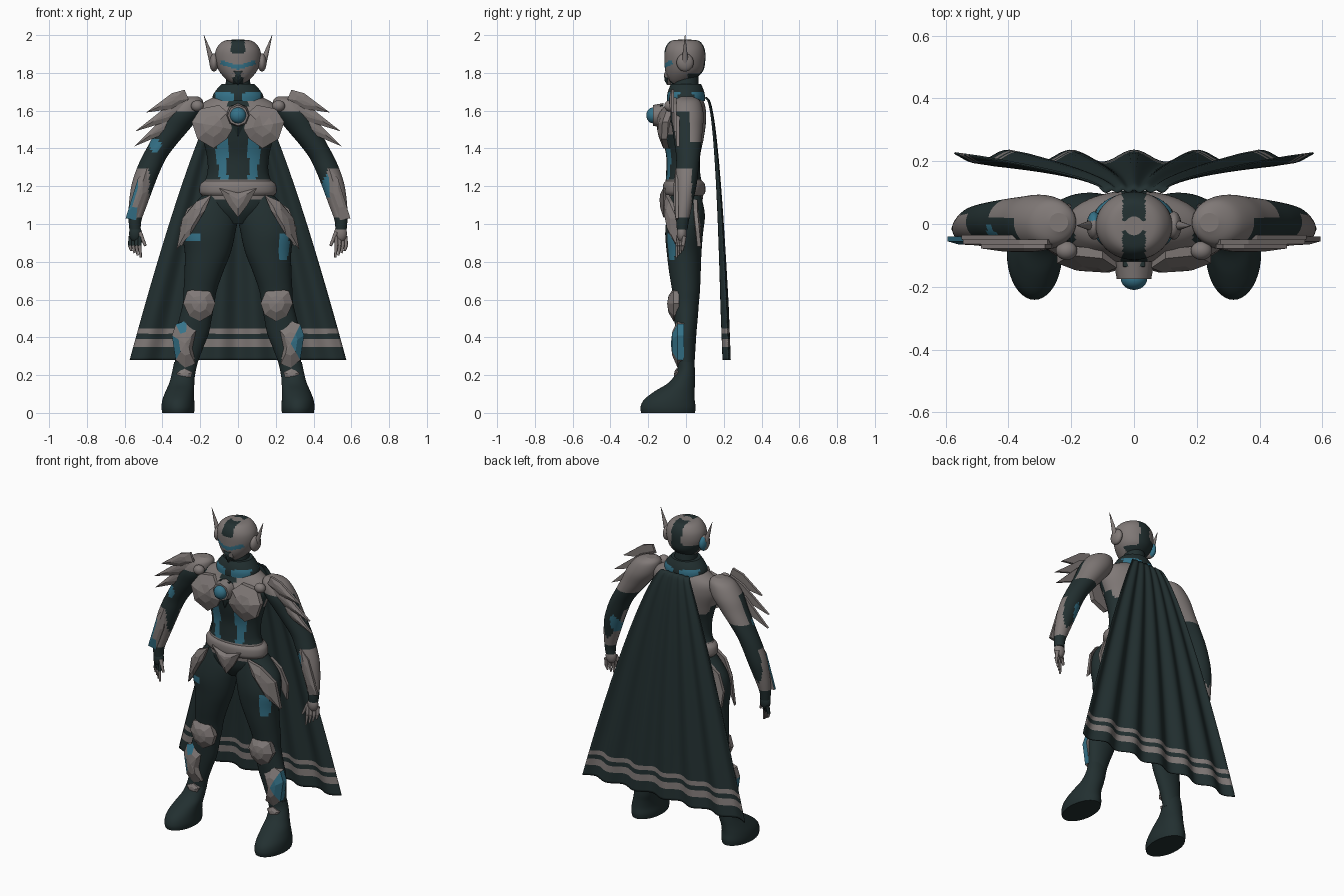
import bpy, bmesh, math
from mathutils import Vector

if "Cube" in bpy.data.objects:
    bpy.data.objects.remove(bpy.data.objects["Cube"])

DARK, GREY, TEAL = 0, 1, 2
MATS = []
for label, col in (("dark green", (0.016, 0.029, 0.030)),
                   ("warm grey", (0.215, 0.19, 0.183)),
                   ("teal blue", (0.035, 0.17, 0.25))):
    m = bpy.data.materials.new(label)
    m.use_nodes = True
    m.diffuse_color = (*col, 1)
    m.node_tree.nodes["Principled BSDF"].inputs["Base Color"].default_value = (*col, 1)
    MATS.append(m)


def finish(name, bm, rule, smooth, closed=True):
    """Turn a bmesh into an object; rule is a colour or a function of the face centre."""
    if closed:
        bmesh.ops.recalc_face_normals(bm, faces=bm.faces)
    for f in bm.faces:
        f.smooth = smooth and len(f.verts) < 5
        f.material_index = rule(f.calc_center_median()) if callable(rule) else rule
    me = bpy.data.meshes.new(name)
    bm.to_mesh(me)
    bm.free()
    for m in MATS:
        me.materials.append(m)
    ob = bpy.data.objects.new(name, me)
    bpy.context.collection.objects.link(ob)
    return ob


def loft(name, sections, rule, s=1, n=40, steps=5):
    """Smooth skin over level ellipses (x, y, z, rx, ry)."""
    pts = [sections[0]] + sections + [sections[-1]]
    rings = []
    for a, b, c, d in zip(pts, pts[1:], pts[2:], pts[3:]):
        for k in range(steps):
            t = k / steps
            rings.append([q + 0.5 * t * (r - p + t * (2 * p - 5 * q + 4 * r - w + t * (3 * (q - r) + w - p)))
                          for p, q, r, w in zip(a, b, c, d)])
    rings.append(sections[-1])
    bm = bmesh.new()
    loops = []
    for x, y, z, rx, ry in rings:
        loops.append([bm.verts.new((s * (x + rx * math.cos(i * math.tau / n)), y + ry * math.sin(i * math.tau / n), z))
                      for i in range(n)])
    for a, b in zip(loops, loops[1:]):
        for i in range(n):
            j = (i + 1) % n
            bm.faces.new((a[i], a[j], b[j], b[i]))
    bm.faces.new(loops[0])
    bm.faces.new(loops[-1])
    return finish(name, bm, rule, True)


def plate(name, outline, rule=GREY, s=1, y=0.0, bulge=0.02, thick=0.015):
    """Faceted armour plate from an (x, z) or (x, z, y) outline with an inset raised face."""
    pts = [Vector((s * p[0], p[2] if len(p) > 2 else y, p[1])) for p in outline]
    mid = sum(pts, Vector()) / len(pts)
    bm = bmesh.new()
    back = [bm.verts.new(p + Vector((0, thick, 0))) for p in pts]
    rim = [bm.verts.new(p) for p in pts]
    inner = [bm.verts.new(p.lerp(mid, 0.5) - Vector((0, bulge * 0.8, 0))) for p in pts]
    top = bm.verts.new(mid - Vector((0, bulge, 0)))
    for i in range(len(pts)):
        j = (i + 1) % len(pts)
        bm.faces.new((back[i], back[j], rim[j], rim[i]))
        bm.faces.new((rim[i], rim[j], inner[j], inner[i]))
        bm.faces.new((inner[i], inner[j], top))
    bm.faces.new(back)
    return finish(name, bm, rule, False)


def rod(name, a, b, r1, r2, rule, n=12):
    """Tapered rod between two points."""
    a, b = Vector(a), Vector(b)
    bm = bmesh.new()
    bmesh.ops.create_cone(bm, cap_ends=True, segments=n, radius1=r1, radius2=r2, depth=(b - a).length)
    bm.transform(Vector((0, 0, 1)).rotation_difference(b - a).to_matrix().to_4x4())
    bmesh.ops.translate(bm, verts=bm.verts, vec=(a + b) / 2)
    return finish(name, bm, rule, True)


def ball(name, centre, size, rule):
    bm = bmesh.new()
    bmesh.ops.create_uvsphere(bm, u_segments=24, v_segments=16, radius=1)
    bmesh.ops.scale(bm, verts=bm.verts, vec=size)
    bmesh.ops.translate(bm, verts=bm.verts, vec=centre)
    return finish(name, bm, rule, True)


def blob(c, x, z, rx, rz):
    return ((c.x - x) / rx) ** 2 + ((c.z - z) / rz) ** 2 < 1


# Colour rules
def head_rule(c):
    ax = abs(c.x)
    if c.y < -0.02:
        if ax < 0.092 and abs(c.z - 1.828 - 0.3 * ax) < 0.012:
            return TEAL
        if ax < 0.028 and c.z < 1.80 or abs(c.x) < 0.036 and c.z > 1.905:
            return DARK
    if c.y > 0.01 and (ax < 0.036 or c.z < 1.85 and c.x < 0 or c.z < 1.8):
        return DARK
    return GREY


def torso_rule(c):
    ax = abs(c.x)
    if c.z < 1.13:
        return DARK
    if c.z < 1.235:
        return GREY
    if c.z < 1.47:
        if c.y < 0 and 0.055 < ax < 0.115 - 0.15 * max(0, 1.36 - c.z):
            return TEAL
        return GREY if c.y > 0.02 and c.z > 1.42 else DARK
    if c.y < -0.03 and (ax < 0.05 or ax > 0.19):
        return DARK
    return DARK if c.y > 0 and ax < 0.035 else GREY


def arm_rule(c):
    ax = abs(c.x)
    if blob(c, -0.44, 1.42, 0.03, 0.04) and c.y < 0 or blob(c, 0.47, 1.2, 0.025, 0.06):
        return TEAL
    if c.z > 1.6 or c.z > 1.44 and c.y > 0.025:
        return GREY
    if 1.04 < c.z < 1.29:
        return DARK if c.y > 0.03 or c.y < 0 and ax < 0.47 else GREY
    return DARK


def leg_rule(c):
    front = blob(c, -0.235, 0.93, 0.045, 0.03) or blob(c, 0.24, 0.88, 0.032, 0.08)
    return TEAL if front and c.y < 0 else DARK


def shin_rule(c):
    return TEAL if blob(c, -0.29, 0.45, 0.04, 0.03) or blob(c, -0.33, 0.33, 0.025, 0.05) \
        or blob(c, 0.325, 0.36, 0.03, 0.1) else GREY


# Torso, neck, collar and belt
loft("torso", [(0, -.01, 1.0, .06, .05), (0, -.01, 1.08, .17, .09), (0, -.01, 1.18, .19, .1),
               (0, -.015, 1.27, .162, .09), (0, -.015, 1.36, .165, .09), (0, -.015, 1.46, .19, .11),
               (0, -.015, 1.56, .225, .122), (0, 0, 1.63, .2, .1), (0, 0, 1.69, .09, .075)],
     torso_rule, n=64, steps=8)
loft("neck", [(0, 0, 1.66, .075, .07), (0, 0, 1.79, .06, .065)], DARK)
loft("collar", [(0, 0, 1.65, .135, .1), (0, 0, 1.68, .133, .1), (0, 0, 1.71, .115, .093), (0, 0, 1.74, .088, .08)],
     lambda c: TEAL if c.z < 1.695 and .03 < abs(c.x) < .12 else DARK)
loft("belt", [(0, -.01, 1.15, .19, .1), (0, -.01, 1.17, .205, .112), (0, -.01, 1.21, .2, .11),
              (0, -.01, 1.23, .175, .095)], GREY)
plate("belt_buckle", [(0, 1.035), (.05, 1.1), (.1, 1.19), (0, 1.165), (-.1, 1.19), (-.05, 1.1)], y=-.12)

# Chest gem
rod("gem_mount", (0, -.12, 1.575), (0, -.175, 1.575), .065, .055, GREY, 8)
ball("chest_gem", (0, -.175, 1.575), (.042, .035, .042), TEAL)
plate("sternum_plate", [(0, 1.46), (.035, 1.53), (.035, 1.63), (-.035, 1.63), (-.035, 1.53)], DARK, y=-.135)

# Head
loft("helmet", [(0, -.04, 1.735, .02, .03), (0, -.025, 1.765, .062, .07), (0, -.01, 1.81, .1, .1),
                (0, -.006, 1.865, .12, .108), (0, -.006, 1.915, .119, .107), (0, -.006, 1.95, .1, .094),
                (0, -.006, 1.97, .072, .072), (0, -.006, 1.976, .03, .03)], head_rule, n=72, steps=8)
plate("chin_guard", [(0, 1.735, -.1), (.035, 1.775, -.095), (.025, 1.81, -.108), (-.025, 1.81, -.108),
                     (-.035, 1.775, -.095)], lambda c: DARK if abs(c.x) < .016 else GREY, bulge=.015, thick=.02)

for s, side in ((1, "left_"), (-1, "right_")):
    # Ear guards and horns
    ball(side + "ear_guard", (s * .127, -.005, 1.855), (.024, .045, .048),
         lambda c: TEAL if c.x < 0 and c.y > .01 else GREY)
    rod(side + "horn", (s * .132, -.005, 1.85), (s * .181, -.005, 2.0), .019, .001, GREY)

    # Arms and shoulders
    loft(side + "arm", [(.24, .005, 1.675, .03, .03), (.26, .005, 1.65, .075, .07), (.295, .005, 1.58, .098, .088),
                        (.345, .008, 1.5, .086, .08), (.4, .01, 1.42, .073, .07), (.445, .01, 1.35, .066, .062),
                        (.477, .005, 1.28, .064, .06), (.505, 0, 1.2, .06, .055), (.53, -.01, 1.1, .048, .043),
                        (.545, -.018, 1.02, .034, .034), (.545, -.02, .97, .03, .028)], arm_rule, s)
    ball(side + "shoulder_stud", (s * .215, -.085, 1.625), (.034, .03, .03), GREY)
    for i, (root, tip) in enumerate((((.27, 1.68), (.487, 1.59)), ((.26, 1.64), (.545, 1.49)),
                                     ((.29, 1.585), (.55, 1.41)))):
        a, b = Vector(root), Vector(tip)
        d = b - a
        up = Vector((-d.y, d.x)).normalized() * .042
        side_y = -.05 - .014 * (2 - i)
        blade = [a - up * .5, a + up * .8, a + d * .3 + up, b, a + d * .45 - up * .8]
        plate(f"{side}shoulder_blade_{i + 1}", [tuple(p) for p in blade], s=s, y=side_y, bulge=.012)
    plate(side + "forearm_plate", [(.48, 1.3), (.53, 1.24), (.595, 1.03), (.54, 1.02), (.485, 1.17)],
          lambda c: TEAL if blob(c, -.565, 1.11, .025, .07) else GREY, s, y=-.055, bulge=.012)

    # Hands
    skin = GREY if s > 0 else DARK
    ball(side + "palm", (s * .543, -.022, .95), (.034, .026, .045), skin)
    for i in range(4):
        x, y = .518 + .017 * i, -.038 + .01 * i
        knuckle = (s * (x + .003), y - .008, .885)
        rod(f"{side}finger_{i + 1}", (s * x, y, .935), knuckle, .011, .01, skin, 8)
        rod(f"{side}fingertip_{i + 1}", knuckle, (s * (x - .004), y - .012, .822 + .012 * i), .01, .006, GREY, 8)
    rod(side + "thumb", (s * .52, -.035, .955), (s * .49, -.05, .885), .012, .007, GREY, 8)

    # Chest and hip armour
    plate(side + "chest_plate", [(.03, 1.5), (.055, 1.59), (.1, 1.63, -.11), (.2, 1.61, -.1), (.245, 1.54, -.125),
                                 (.215, 1.45, -.13), (.13, 1.40, -.12), (.06, 1.45, -.13)],
          s=s, y=-.14, bulge=.028, thick=.03)
    plate(side + "hip_plate", [(.14, 1.155, -.11), (.22, 1.12, -.09), (.295, 1.03, -.05), (.325, .865, -.04),
                               (.255, .94, -.085), (.175, 1.07, -.11)], s=s, bulge=.025, thick=.02)
    plate(side + "rear_hip_plate", [(.2, 1.13, .04), (.27, 1.08, .04), (.31, .98, .05), (.3, .88, .06),
                                    (.24, .97, .06)], s=s, bulge=.005, thick=.02)

    # Legs and boots
    loft(side + "leg", [(.12, 0, 1.15, .07, .08), (.14, 0, 1.05, .137, .1), (.155, -.01, .95, .14, .1),
                        (.16, -.01, .85, .122, .092), (.18, -.006, .75, .103, .084), (.2, 0, .65, .088, .074),
                        (.208, 0, .58, .084, .068), (.225, 0, .5, .086, .062), (.243, 0, .42, .088, .055),
                        (.26, 0, .34, .074, .05), (.275, 0, .26, .06, .045), (.285, 0, .19, .056, .042)], leg_rule, s)
    loft(side + "boot", [(.317, -.095, 0, .084, .142), (.317, -.095, .03, .088, .146), (.316, -.088, .07, .084, .134),
                         (.308, -.06, .115, .075, .105), (.297, -.022, .16, .066, .07), (.288, 0, .22, .06, .048),
                         (.282, 0, .27, .056, .043)], DARK, s)
    plate(side + "knee_plate", [(.12, .58), (.145, .64), (.2, .66), (.27, .645), (.29, .58), (.26, .515), (.2, .485),
                                (.14, .52)], s=s, y=-.066, bulge=.034, thick=.03)
    plate(side + "shin_plate", [(.21, .45), (.27, .49), (.33, .47), (.35, .41), (.33, .28), (.28, .24), (.225, .26),
                                (.24, .34)], shin_rule, s, y=-.045, bulge=.035, thick=.035)
    plate(side + "ankle_plate", [(.24, .215), (.28, .235), (.325, .215), (.31, .165), (.26, .165)],
          s=s, y=-.052, bulge=.012, thick=.03)

# Pleated cape with two hem stripes
bm = bmesh.new()
ROWS, COLS = 100, 72
grid = []
for r in range(ROWS + 1):
    t = r / ROWS
    width = .1 + .472 * t ** .8
    row = []
    for c in range(COLS + 1):
        u = 2 * c / COLS - 1
        y = .105 + .11 * t ** .45 + .019 * min(1, .2 + t) * math.cos(u * 5.7 * math.pi)
        row.append(bm.verts.new((u * width, y, 1.67 - 1.39 * t)))
    grid.append(row)
for a, b in zip(grid, grid[1:]):
    for c in range(COLS):
        bm.faces.new((a[c], b[c], b[c + 1], a[c + 1]))
bmesh.ops.reverse_faces(bm, faces=bm.faces)
cape = finish("cape", bm, lambda c: GREY if .355 < c.z < .385 or .415 < c.z < .445 else DARK, True, False)
cloth = cape.modifiers.new("cloth_thickness", "SOLIDIFY")
cloth.thickness = .006
cloth.offset = 0
